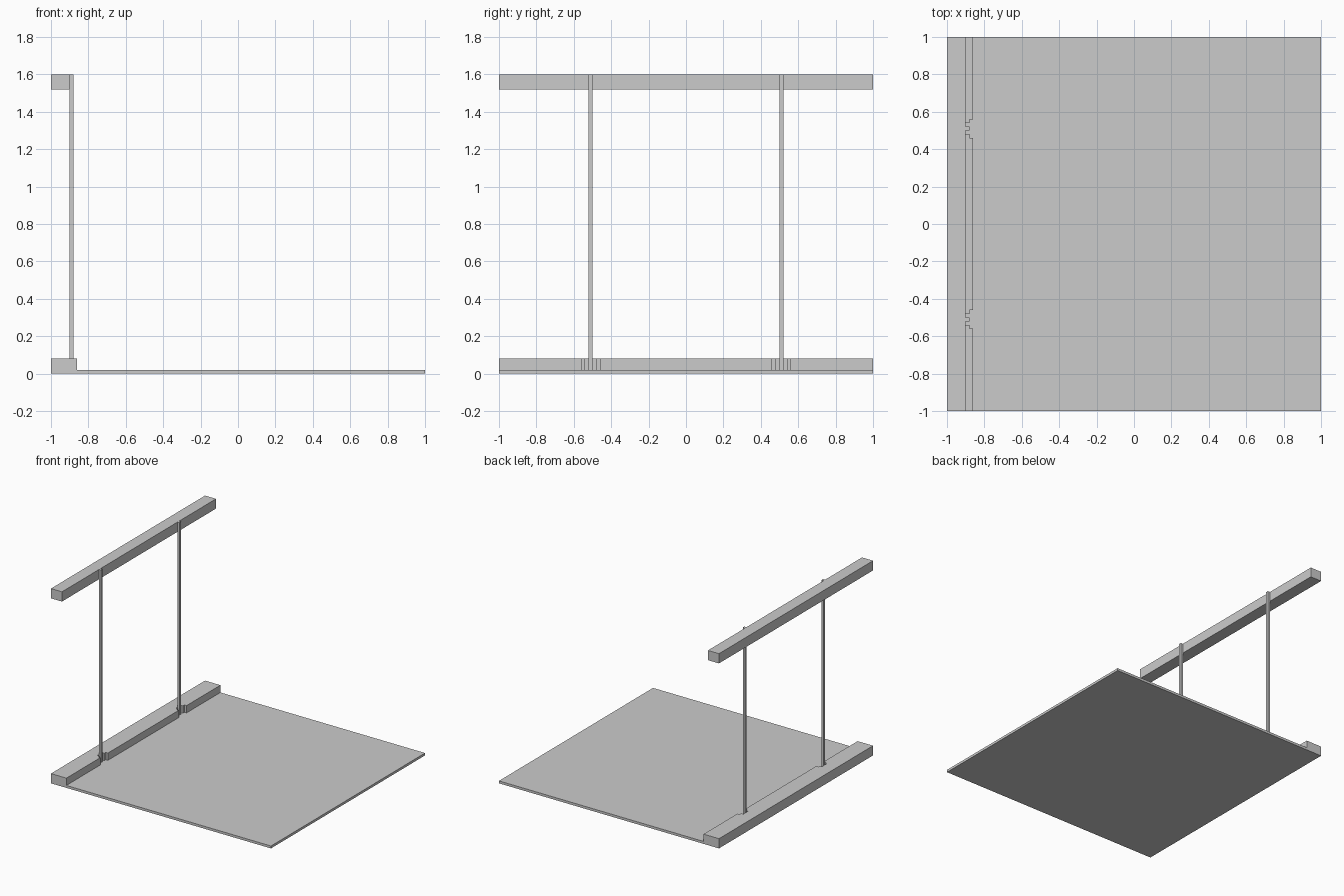
import bpy, bmesh

if "Cube" in bpy.data.objects:
    bpy.data.objects.remove(bpy.data.objects["Cube"])


def extrude_outline(name, outline, z0, z1):
    """Flat outline in x/y raised from z0 to z1."""
    bm = bmesh.new()
    face = bm.faces.new([bm.verts.new((x, y, z0)) for x, y in outline])
    result = bmesh.ops.extrude_face_region(bm, geom=[face])
    for item in result["geom"]:
        if isinstance(item, bmesh.types.BMVert):
            item.co.z = z1
    bmesh.ops.recalc_face_normals(bm, faces=bm.faces)
    mesh = bpy.data.meshes.new(name)
    bm.to_mesh(mesh)
    bm.free()
    obj = bpy.data.objects.new(name, mesh)
    bpy.context.collection.objects.link(obj)
    return obj


def box(name, x0, x1, y0, y1, z0, z1):
    return extrude_outline(name, [(x0, y0), (x1, y0), (x1, y1), (x0, y1)], z0, z1)


# Floor and upper rail
box("floor_slab", -1, 1, -1, 1, 0, 0.02)
box("top_rail", -1, -0.90, -1, 1, 1.52, 1.60)

# Lower curb with a stepped recess around each post
POST_Y = 0.51
outline = [(-1, 1), (-1, -1), (-0.86, -1)]
for c in (-POST_Y, POST_Y):
    half = [(-0.86, 0.05), (-0.88, 0.05), (-0.88, 0.03), (-0.90, 0.03)]
    outline += [(x, c - d) for x, d in half]
    outline += [(x, c + d) for x, d in reversed(half)]
outline.append((-0.86, 1))
extrude_outline("bottom_curb", outline, 0.02, 0.08)

# Slim square posts in front of the rail
for side, c in (("front", -POST_Y), ("back", POST_Y)):
    box(side + "_post", -0.90, -0.88, c - 0.01, c + 0.01, 0.02, 1.60)
